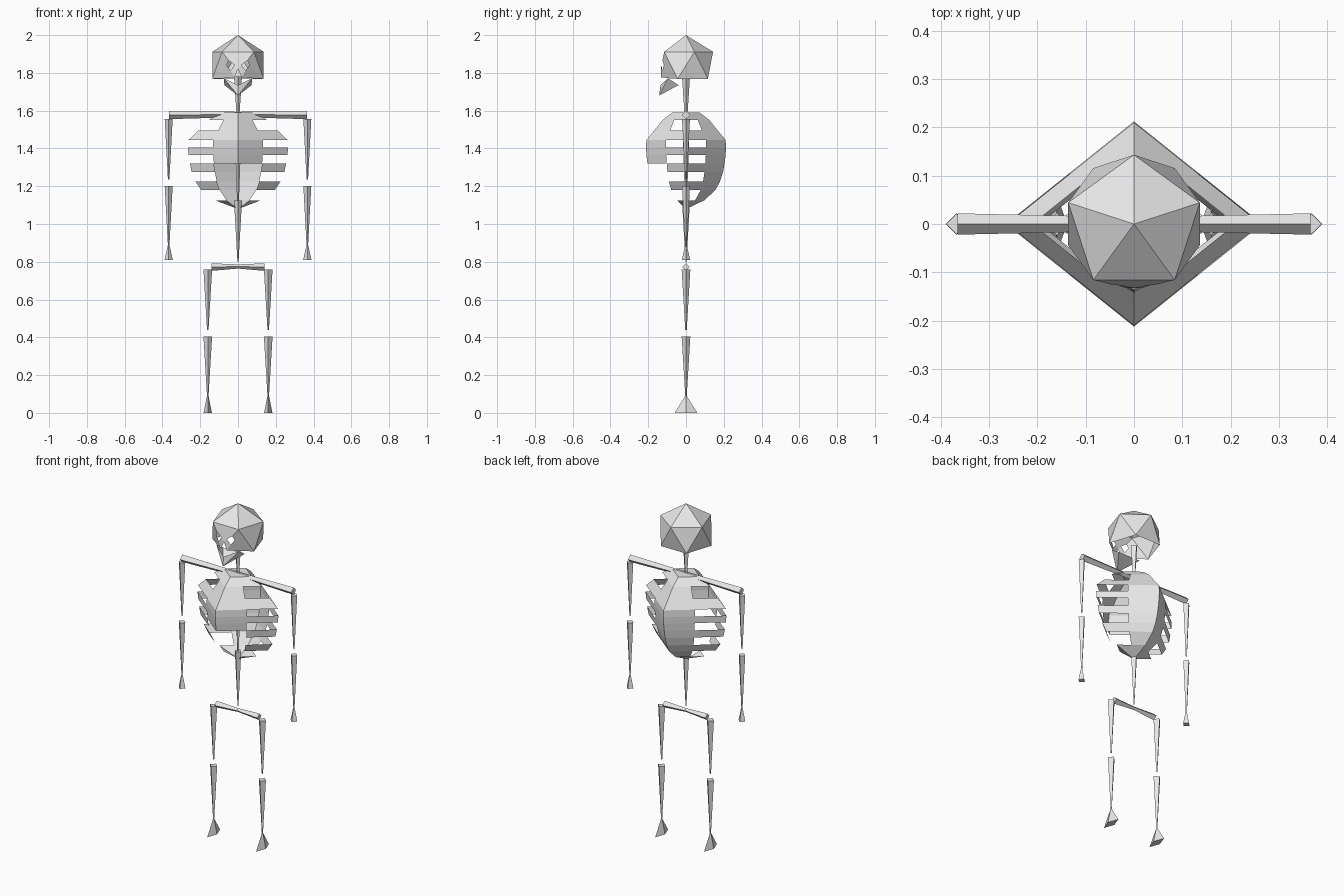
import bpy, bmesh, math
from mathutils import Vector

if "Cube" in bpy.data.objects:
    bpy.data.objects.remove(bpy.data.objects["Cube"])

bone_mat = bpy.data.materials.new("bone_grey")
bone_mat.diffuse_color = (0.8, 0.8, 0.8, 1)
bone_mat.use_nodes = True
bone_mat.node_tree.nodes["Principled BSDF"].inputs["Base Color"].default_value = bone_mat.diffuse_color


def build(name, verts, faces):
    """Flat-shaded mesh object; merges doubled points and fixes normals."""
    bm = bmesh.new()
    vs = [bm.verts.new(v) for v in verts]
    for f in faces:
        bm.faces.new([vs[i] for i in f])
    bmesh.ops.remove_doubles(bm, verts=bm.verts, dist=0.0005)
    loose = [v for v in bm.verts if not v.link_faces]
    bmesh.ops.delete(bm, geom=loose, context='VERTS')
    bmesh.ops.recalc_face_normals(bm, faces=bm.faces)
    me = bpy.data.meshes.new(name)
    bm.to_mesh(me)
    bm.free()
    me.materials.append(bone_mat)
    ob = bpy.data.objects.new(name, me)
    bpy.context.collection.objects.link(ob)
    return ob


def bone(name, p, q, r0, r1, ry=None):
    """Four-sided tapered bone from p (size r0) to q (size r1)."""
    p, q = Vector(p), Vector(q)
    d = (q - p).normalized()
    v = Vector((0, 1, 0))
    u = v.cross(d)
    k = (ry / r1) if ry else 1
    verts = []
    for c, r, s in ((p, r0, 1), (q, r1, k)):
        verts += [c + u * r, c + v * r * s, c - u * r, c - v * r * s]
    faces = [(i, (i + 1) % 4, 4 + (i + 1) % 4, 4 + i) for i in range(4)]
    return build(name, verts, faces + [(3, 2, 1, 0), (4, 5, 6, 7)])


# Limbs, shoulders and hips, both sides
for side, s in (("left", 1), ("right", -1)):
    ax, lx = 0.367 * s, 0.16 * s
    bone(side + "_collarbone", (0.365 * s, 0, 1.577), (0, 0, 1.58), 0.022, 0.014)
    bone(side + "_upper_arm", (ax, 0, 1.555), (ax, 0, 1.235), 0.021, 0.004)
    bone(side + "_forearm", (ax, 0, 1.2), (ax, 0, 0.885), 0.021, 0.004)
    bone(side + "_hand", (ax, 0, 0.885), (ax, 0, 0.81), 0.005, 0.022)
    bone(side + "_pelvis", (0.14 * s, 0, 0.772), (0, 0, 0.775), 0.02, 0.011)
    bone(side + "_thigh", (lx, 0, 0.76), (lx, 0, 0.44), 0.023, 0.004)
    bone(side + "_shin", (lx, 0, 0.405), (lx, 0, 0.09), 0.023, 0.004)
    bone(side + "_foot", (lx, 0, 0.09), (lx, 0, 0), 0.004, 0.022, ry=0.06)

# Spine
bone("neck", (0, 0, 1.78), (0, 0, 1.58), 0.021, 0.008)
bone("middle_spine", (0, 0, 1.57), (0, 0, 1.12), 0.021, 0.005)
bone("lower_spine", (0, 0, 1.125), (0, 0, 0.8), 0.021, 0.003)

# Ribcage: stacked diamond rings, with side faces left out in every other row
rings = [(1.59, .09), (1.55, .155), (1.495, .21), (1.445, .262), (1.405, .265),
         (1.365, .262), (1.32, .255), (1.275, .245), (1.225, .225),
         (1.18, .195), (1.125, .12), (1.08, .002)]
diamond = [(1, 0), (.5, .5), (0, 1), (-.5, .5), (-1, 0), (-.5, -.5), (0, -1), (.5, -.5)]
verts = [(x * a, y * a * 0.8, z) for z, a in rings for x, y in diamond]
faces = [tuple(range(8))]
for row in range(len(rings) - 1):
    for k in range(8):
        back, front = k in (1, 2), k in (5, 6)
        if front:
            keep = row < 6                      # breastbone stops early
        else:
            keep = back or row % 2 == 0         # spine plate and ribs
        if keep:
            a, b = row * 8 + k, row * 8 + (k + 1) % 8
            faces.append((a, b, b + 8, a + 8))
build("ribcage", verts, faces)

# Cranium: icosahedron without its lower cap and the three front faces
R, zc = 0.16, 1.84
rad, h = R * 2 / math.sqrt(5), R / math.sqrt(5)


def ring_point(deg, z):
    t = math.radians(deg)
    return Vector((rad * math.cos(t), rad * math.sin(t), zc + z))


upper = [ring_point(90 + 72 * k, h) for k in range(5)]
lower = [ring_point(126 + 72 * k, -h) for k in range(5)]
verts = [Vector((0, 0, zc + R))] + upper + lower
faces = []
for k in range(5):
    n = (k + 1) % 5
    faces.append((0, 1 + k, 1 + n))
    for f in ((1 + k, 6 + k, 1 + n), (1 + n, 6 + k, 6 + n)):
        if not (6 + 2 in f):                    # lower point 2 faces forward
            faces.append(f)
build("cranium", verts, faces)

# Face: follows the icosahedron front, with eye and nose openings
U, C, L = upper[3], lower[2], lower[3]
side_n = (C - U).cross(L - U)


def on_face(x, z):
    y_front = U.y + (C.y - U.y) * (U.z - z) / (U.z - C.z)
    y_side = U.y - (side_n.x * (x - U.x) + side_n.z * (z - U.z)) / side_n.y
    return Vector((x, max(y_front, y_side), z))


half = [on_face(0, U.z), U, L, on_face(.07, 1.772),
        on_face(.018, 1.842), on_face(.05, 1.866), on_face(.06, 1.842),
        on_face(.04, 1.812), on_face(0, 1.822), on_face(.018, 1.777)]
half_faces = [(0, 1, 5, 4), (1, 2, 6, 5), (2, 3, 7, 6), (4, 7, 9, 8),
              (0, 4, 8), (7, 3, 9)]


def mirrored(name, pts, fcs):
    n = len(pts)
    other = [Vector((-p[0], p[1], p[2])) for p in pts]
    return build(name, list(pts) + other,
                 fcs + [tuple(i + n for i in reversed(f)) for f in fcs])


mirrored("face", half, half_faces)

# Jaw: pointed chin with side plates and a triangular floor
jaw = [(0, -.142, 1.68), (.072, -.04, 1.735), (.075, -.095, 1.772),
       (0, -.135, 1.735), (0, -.04, 1.735)]
mirrored("jaw", jaw, [(0, 1, 2), (0, 2, 3), (0, 4, 1)])
